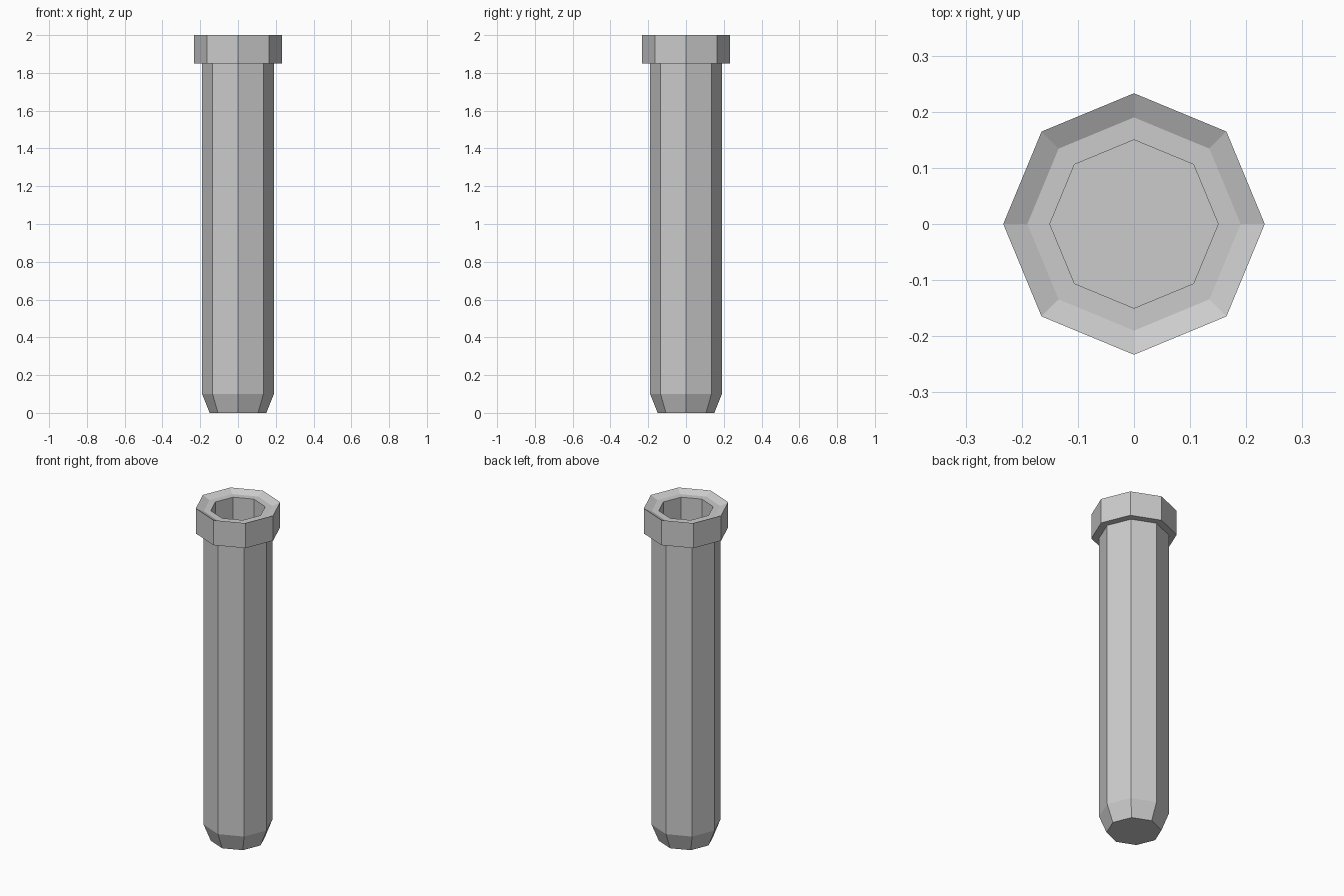
import bpy, bmesh
from math import cos, sin, pi

if "Cube" in bpy.data.objects:
    bpy.data.objects.remove(bpy.data.objects["Cube"])

SIDES = 8


def lathe(name, profile):
    """Spin (radius, height) points into a flat-faced solid, capped at both ends."""
    bm = bmesh.new()
    rings = [[bm.verts.new((r * cos(2 * pi * i / SIDES), r * sin(2 * pi * i / SIDES), z))
              for i in range(SIDES)] for r, z in profile]
    for a, b in zip(rings, rings[1:]):
        for i in range(SIDES):
            j = (i + 1) % SIDES
            bm.faces.new((a[i], a[j], b[j], b[i]))
    bm.faces.new(rings[0][::-1])
    bm.faces.new(rings[-1])
    bmesh.ops.recalc_face_normals(bm, faces=bm.faces)
    mesh = bpy.data.meshes.new(name)
    bm.to_mesh(mesh)
    bm.free()
    obj = bpy.data.objects.new(name, mesh)
    bpy.context.collection.objects.link(obj)
    return obj


# Hollow tube: tapered foot, straight wall, collar, dished rim, bore and floor
lathe("tube", [
    (0.15, 0.0), (0.19, 0.1),
    (0.19, 1.85), (0.233, 1.85), (0.233, 2.0),
    (0.19, 1.98), (0.15, 1.98),
    (0.15, 0.1),
])
